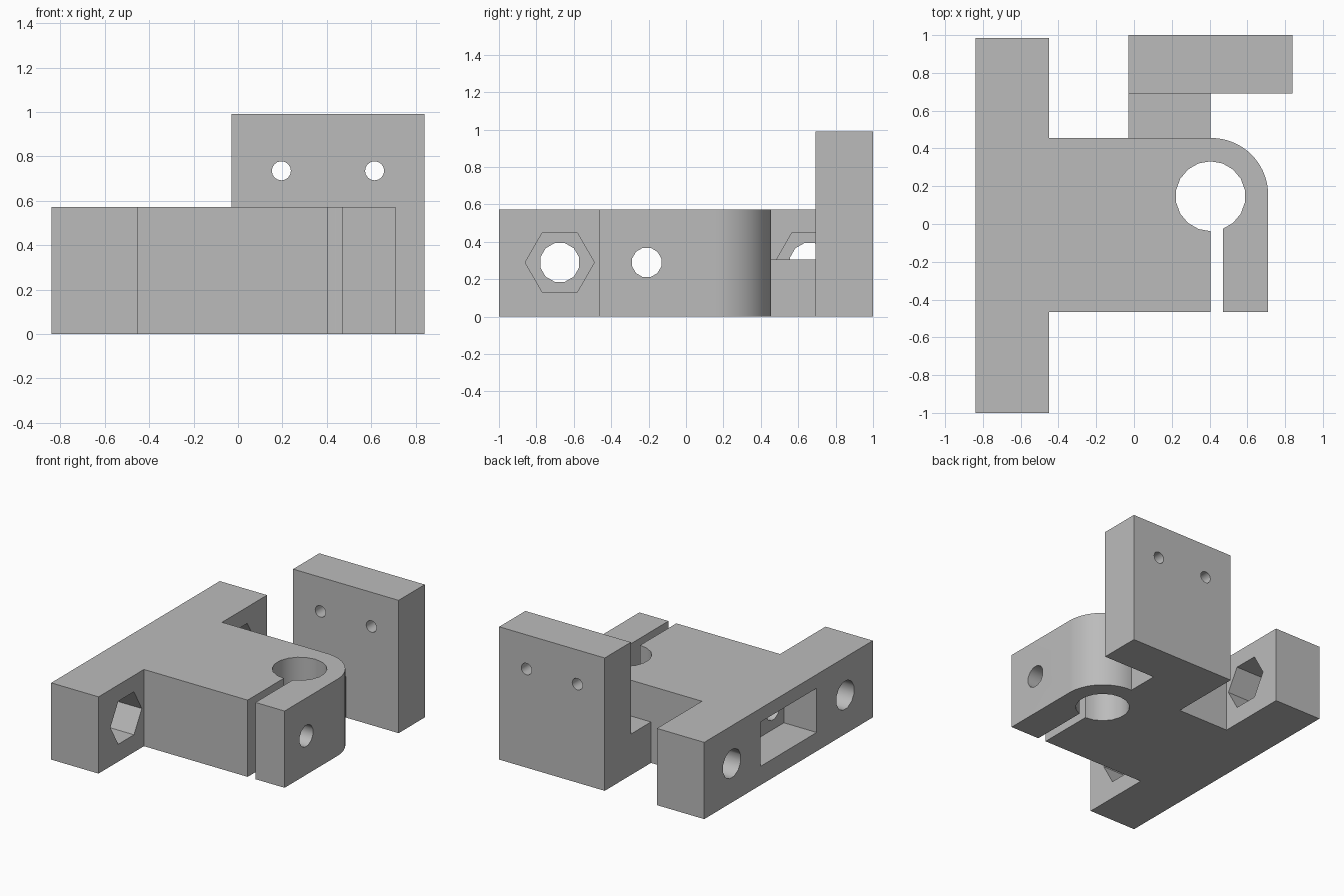
import bpy, bmesh, math
from mathutils import Matrix, Vector

cube = bpy.data.objects.get("Cube")
if cube:
    bpy.data.objects.remove(cube, do_unlink=True)

grey = bpy.data.materials.new("plain grey")
grey.use_nodes = True
grey.diffuse_color = (0.5, 0.5, 0.5, 1)
grey.node_tree.nodes["Principled BSDF"].inputs["Base Color"].default_value = (0.5, 0.5, 0.5, 1)


def finish(name, bm):
    bmesh.ops.recalc_face_normals(bm, faces=bm.faces)
    mesh = bpy.data.meshes.new(name)
    bm.to_mesh(mesh)
    bm.free()
    mesh.materials.append(grey)
    obj = bpy.data.objects.new(name, mesh)
    bpy.context.collection.objects.link(obj)
    return obj


def prism(name, outline, z0, z1):
    """Extrude a plan outline upwards."""
    bm = bmesh.new()
    face = bm.faces.new([bm.verts.new((x, y, z0)) for x, y in outline])
    top = bmesh.ops.extrude_face_region(bm, geom=[face])["geom"]
    bmesh.ops.translate(bm, vec=(0, 0, z1 - z0),
                        verts=[v for v in top if isinstance(v, bmesh.types.BMVert)])
    return finish(name, bm)


def box(name, x0, x1, y0, y1, z0, z1):
    return prism(name, [(x0, y0), (x1, y0), (x1, y1), (x0, y1)], z0, z1)


def rod(name, start, end, radius, sides, turn=0.0):
    """Prism with regular sides, running from start to end."""
    a, b = Vector(start), Vector(end)
    bm = bmesh.new()
    bmesh.ops.create_cone(bm, cap_ends=True, segments=sides, radius1=radius,
                          radius2=radius, depth=(b - a).length)
    spin = (b - a).to_track_quat('Z', 'Y').to_matrix().to_4x4()
    bm.transform(Matrix.Translation((a + b) / 2) @ spin @ Matrix.Rotation(turn, 4, 'Z'))
    return finish(name, bm)


def combine(target, others, operation):
    bpy.context.view_layer.objects.active = target
    for other in others:
        other.hide_render = True
        mod = target.modifiers.new("cut", 'BOOLEAN')
        mod.operation, mod.solver, mod.object = operation, 'EXACT', other
        bpy.ops.object.modifier_apply(modifier=mod.name)
        bpy.data.objects.remove(other, do_unlink=True)


def smooth(obj):
    bpy.ops.object.select_all(action='DESELECT')
    obj.select_set(True)
    bpy.context.view_layer.objects.active = obj
    bpy.ops.object.shade_smooth_by_angle(angle=math.radians(35))


BAR_L, BAR_R = -0.84, -0.45
HEIGHT, AXIS = 0.572, 0.29
FRONT, BACK = -0.465, 0.455

# Clamp body: long mounting bar, arm and rounded rear corner in one outline
arc = [(0.41 + 0.3 * math.cos(a), 0.155 + 0.3 * math.sin(a))
       for a in (math.radians(5 * i) for i in range(19))]
outline = [(BAR_L, -1), (BAR_R, -1), (BAR_R, FRONT), (0.71, FRONT)] + arc
outline += [(BAR_R, BACK), (BAR_R, 0.985), (BAR_L, 0.985)]
body = prism("clamp_body", outline, 0, HEIGHT)

# Rod bore, clamp slot, clamp screw hole, side pocket and nut groove
cutters = [
    rod("rod_bore", (0.405, 0.147, -0.1), (0.405, 0.147, 0.7), 0.185, 18),
    box("clamp_slot", 0.405, 0.47, -0.6, 0.1, -0.1, 0.7),
    rod("clamp_screw_hole", (-0.7, -0.21, AXIS), (0.9, -0.21, AXIS), 0.081, 12, math.pi / 12),
    box("side_pocket", -0.95, -0.57, -0.339, 0.323, 0.14, 0.47),
    rod("clamp_nut_groove", (-0.94, -0.21, AXIS), (-0.57, -0.21, AXIS), 0.155, 6, 0),
]
# Mounting bolt holes with hexagonal nut recesses
for y in (-0.675, 0.66):
    cutters.append(rod("bolt_hole", (-1, y, AXIS), (-0.3, y, AXIS), 0.107, 12, math.pi / 12))
    cutters.append(rod("nut_recess", (-0.68, y, AXIS), (-0.3, y, AXIS), 0.185, 6, 0))
# Turn the hexagons so that a corner points along y
for c in cutters:
    if len(c.data.polygons) == 8:
        span = max(v.co.y for v in c.data.vertices) - min(v.co.y for v in c.data.vertices)
        rise = max(v.co.z for v in c.data.vertices) - min(v.co.z for v in c.data.vertices)
        if rise > span:
            mid = sum((v.co for v in c.data.vertices), Vector()) / len(c.data.vertices)
            c.data.transform(Matrix.Translation(mid) @ Matrix.Rotation(math.pi / 2, 4, 'X')
                             @ Matrix.Translation(-mid))
combine(body, cutters, 'DIFFERENCE')
smooth(body)

# Low link between the body and the upright plate
box("plate_link", -0.03, 0.405, BACK, 0.692, 0, 0.305)

# Upright plate with two screw holes
plate = box("upright_plate", -0.03, 0.84, 0.692, 1, 0, 0.99)
combine(plate, [rod("plate_hole", (x, 0.5, 0.735), (x, 1.2, 0.735), 0.043, 16)
                for x in (0.195, 0.615)], 'DIFFERENCE')
smooth(plate)
